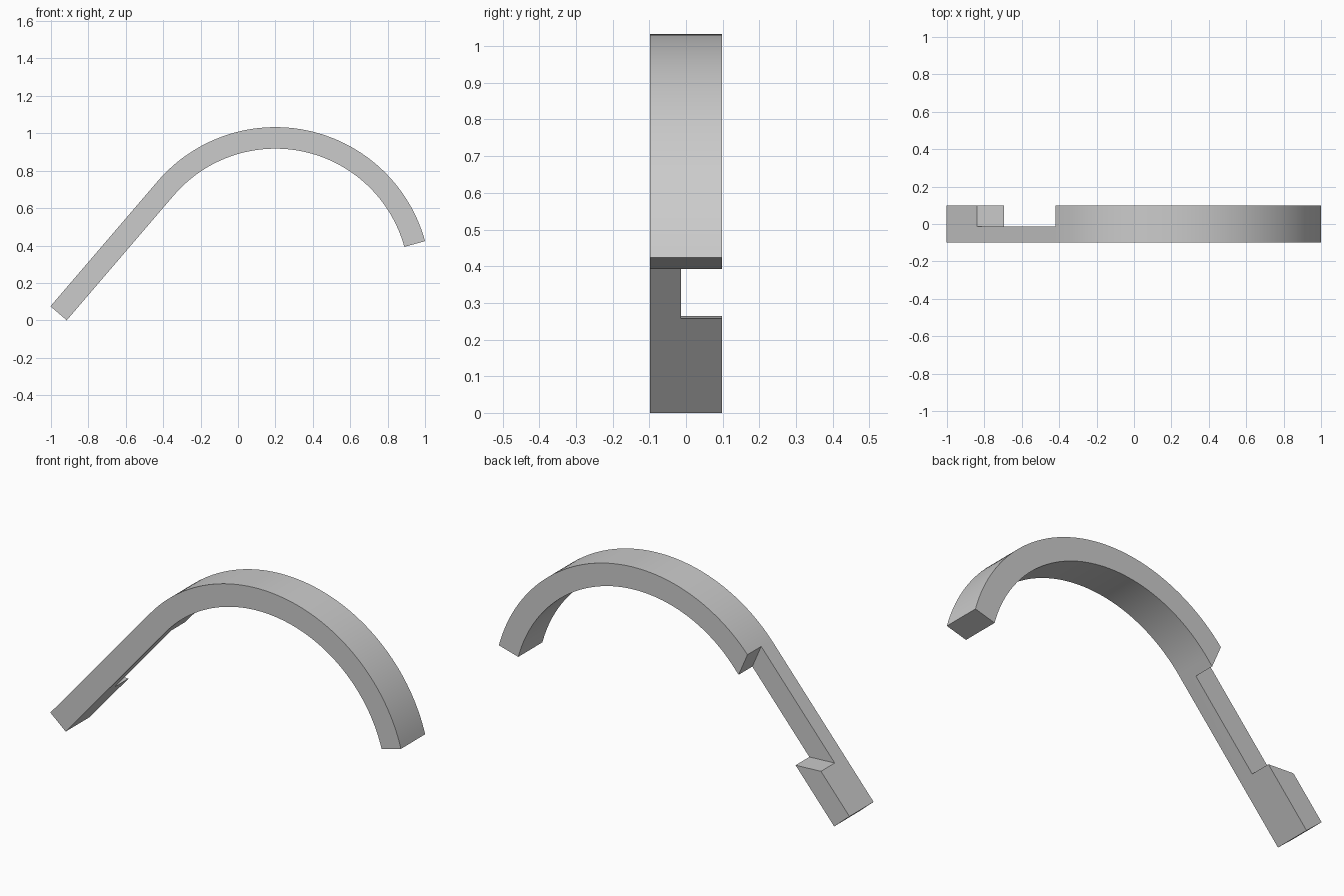
import bpy
import bmesh
from math import cos, sin, radians

default = bpy.data.objects.get("Cube")
if default:
    bpy.data.objects.remove(default)

HALF_WIDTH = 0.0985
CENTRE_X, CENTRE_Z = 0.2, 0.2
OUTER, INNER = 0.83, 0.715
TIP_ANGLE, TANGENT_ANGLE = 15.4, 139.4
LEG_LENGTH = 0.88
STEPS = 64

grey = bpy.data.materials.new("plain grey")
grey.use_nodes = True
grey.diffuse_color = (0.6, 0.6, 0.6, 1)
grey.node_tree.nodes["Principled BSDF"].inputs["Base Color"].default_value = (0.6, 0.6, 0.6, 1)


def prism(name, outline, y_front, y_back):
    """Extrude a closed x-z outline along y."""
    bm = bmesh.new()
    face = bm.faces.new([bm.verts.new((x, y_front, z)) for x, z in outline])
    moved = bmesh.ops.extrude_face_region(bm, geom=[face])["geom"]
    verts = [v for v in moved if isinstance(v, bmesh.types.BMVert)]
    bmesh.ops.translate(bm, verts=verts, vec=(0, y_back - y_front, 0))
    bmesh.ops.recalc_face_normals(bm, faces=bm.faces)
    mesh = bpy.data.meshes.new(name)
    bm.to_mesh(mesh)
    bm.free()
    mesh.materials.append(grey)
    obj = bpy.data.objects.new(name, mesh)
    bpy.context.collection.objects.link(obj)
    return obj


def edge_line(radius):
    """Arc from the tip to the tangent point, then straight down the leg."""
    points = []
    for i in range(STEPS + 1):
        a = radians(TIP_ANGLE + (TANGENT_ANGLE - TIP_ANGLE) * i / STEPS)
        points.append((CENTRE_X + radius * cos(a), CENTRE_Z + radius * sin(a)))
    a = radians(TANGENT_ANGLE)
    x, z = points[-1]
    points.append((x - LEG_LENGTH * sin(a), z + LEG_LENGTH * cos(a)))
    return points


# Curved strap with a straight leg
hook = prism("curved_hook", edge_line(OUTER) + edge_line(INNER)[::-1], -HALF_WIDTH, HALF_WIDTH)

# Slanted notch in the rear half of the leg
notch = prism("notch_cutter", [(-0.985, 0.269), (-0.55, 0.247), (-0.32, 0.519), (-0.47, 0.867)],
              -0.0135, 0.2)
notch.hide_render = True

cut = hook.modifiers.new("notch", "BOOLEAN")
cut.operation = "DIFFERENCE"
cut.solver = "EXACT"
cut.object = notch

bpy.ops.object.select_all(action="DESELECT")
hook.select_set(True)
bpy.context.view_layer.objects.active = hook
bpy.ops.object.modifier_apply(modifier=cut.name)
bpy.data.objects.remove(notch)

# Sit on the ground
lowest = min(v.co.z for v in hook.data.vertices)
for v in hook.data.vertices:
    v.co.z -= lowest

bpy.ops.object.shade_smooth_by_angle(angle=radians(20))
